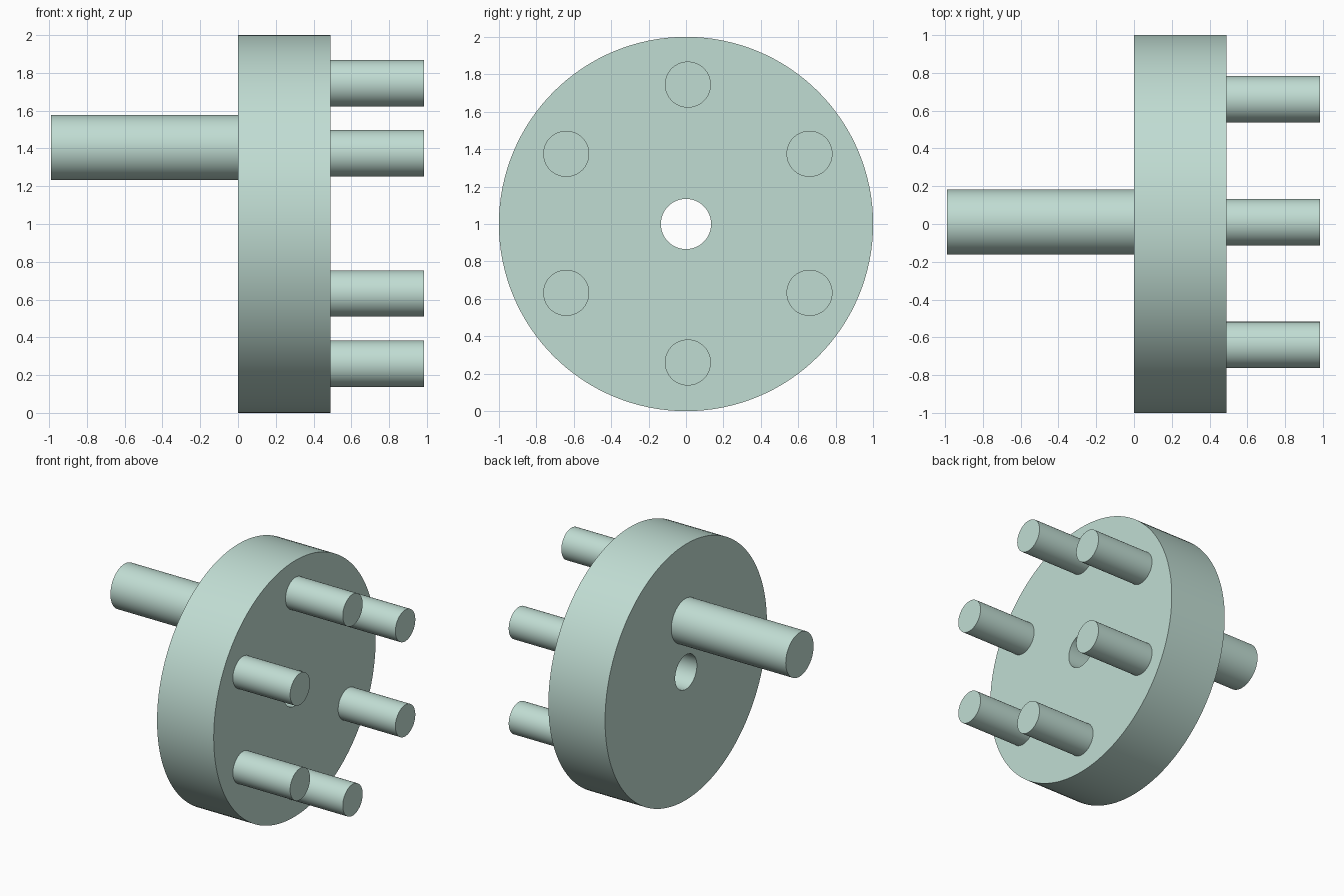
import bpy, bmesh, math
from mathutils import Matrix, Vector

cube = bpy.data.objects.get("Cube")
if cube:
    bpy.data.objects.remove(cube, do_unlink=True)

COLOUR = (0.53, 0.72, 0.65, 1.0)
mat = bpy.data.materials.new("pale_green")
mat.use_nodes = True
mat.diffuse_color = COLOUR
mat.node_tree.nodes["Principled BSDF"].inputs["Base Color"].default_value = COLOUR

FACE_X = 0.49    # pin side of the disc
SINK = 0.01      # how far rods are seated into the disc


def finish(name, bm):
    """Turn a bmesh into a shaded, coloured object."""
    bmesh.ops.recalc_face_normals(bm, faces=bm.faces)
    mesh = bpy.data.meshes.new(name)
    bm.to_mesh(mesh)
    bm.free()
    mesh.materials.append(mat)
    obj = bpy.data.objects.new(name, mesh)
    bpy.context.collection.objects.link(obj)
    bpy.ops.object.select_all(action="DESELECT")
    obj.select_set(True)
    bpy.context.view_layer.objects.active = obj
    bpy.ops.object.shade_smooth_by_angle(angle=math.radians(30))
    return obj


def rod(name, x0, x1, y, z, radius):
    """Solid cylinder lying along x."""
    bm = bmesh.new()
    place = Matrix.Translation(((x0 + x1) / 2, y, z)) @ Matrix.Rotation(math.pi / 2, 4, "Y")
    bmesh.ops.create_cone(bm, cap_ends=True, segments=64, radius1=radius,
                          radius2=radius, depth=x1 - x0, matrix=place)
    return finish(name, bm)


# Disc with a centre bore: rectangular section spun around the x axis
bm = bmesh.new()
section = [(0, 0.134), (FACE_X, 0.134), (FACE_X, 1), (0, 1)]
verts = [bm.verts.new((x, 0, 1 + r)) for x, r in section]
edges = [bm.edges.new((verts[i], verts[(i + 1) % 4])) for i in range(4)]
bmesh.ops.spin(bm, geom=verts + edges, cent=Vector((0, 0, 1)), axis=Vector((1, 0, 0)),
               angle=math.tau, steps=128, use_merge=True)
bmesh.ops.remove_doubles(bm, verts=bm.verts, dist=1e-4)
finish("disc", bm)

# Off-centre handle shaft
rod("handle_shaft", -0.99, SINK, 0.01, 1.405, 0.172)

# Six pins on the other face
pins = {"top_pin": (0.01, 1.745), "bottom_pin": (0.01, 0.26)}
for side, y in (("back", 0.66), ("front", -0.64)):
    pins[side + "_upper_pin"] = (y, 1.375)
    pins[side + "_lower_pin"] = (y, 0.632)
for name, (y, z) in pins.items():
    rod(name, FACE_X - SINK, 0.985, y, z, 0.123)
